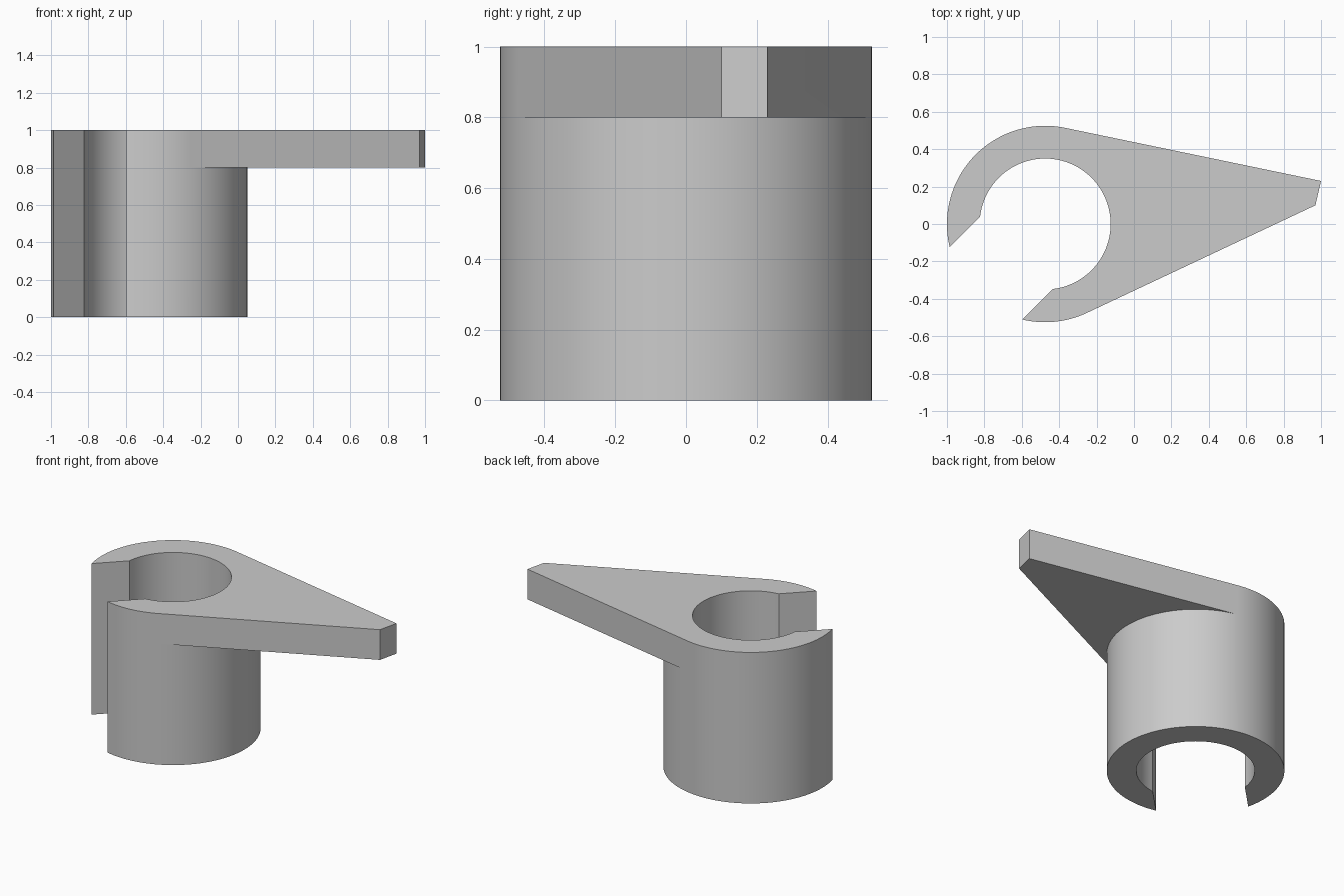
import bpy, bmesh
from math import sin, cos, asin, atan2, hypot, acos, radians, pi

cube = bpy.data.objects.get("Cube")
if cube:
    bpy.data.objects.remove(cube, do_unlink=True)

CX, OUTER, INNER = -0.475, 0.525, 0.35   # collar axis and radii
SLOT_HALF = 0.2735                       # half width of the collar opening
SLOT_DIR = radians(225)                  # direction the opening faces
ARM_Z, TOP_Z = 0.8, 1.0
TIP_LOW, TIP_HIGH = (0.97, 0.10), (1.0, 0.23)


def arc(radius, start, end, steps):
    angles = [start + (end - start) * i / steps for i in range(steps + 1)]
    return [(CX + radius * cos(a), radius * sin(a)) for a in angles]


def tangent_angle(point, side):
    """Angle on the outer circle where a line to the point touches it."""
    dx, dy = point[0] - CX, point[1]
    return atan2(dy, dx) + side * acos(OUTER / hypot(dx, dy))


# Plan outline: outer arcs either side of the arm, then the bore
gap_out, gap_in = asin(SLOT_HALF / OUTER), asin(SLOT_HALF / INNER)
low, high = tangent_angle(TIP_LOW, -1), tangent_angle(TIP_HIGH, 1)
front_arc = arc(OUTER, SLOT_DIR + gap_out - 2 * pi, low, 20)
hidden_arc = arc(OUTER, low, high, 60)[1:-1]
back_arc = arc(OUTER, high, SLOT_DIR - gap_out, 48)
bore = arc(INNER, SLOT_DIR - gap_in, SLOT_DIR + gap_in - 2 * pi, 96)

bm = bmesh.new()


def ring(points, z):
    return [bm.verts.new((x, y, z)) for x, y in points]


def walls(lower, upper):
    for i in range(len(lower)):
        j = (i + 1) % len(lower)
        bm.faces.new((lower[i], lower[j], upper[j], upper[i]))


# Slotted collar below the arm
collar = front_arc + hidden_arc + back_arc + bore
base = ring(collar, 0)
shoulder = ring(collar, ARM_Z)
bm.faces.new(base[::-1])
walls(base, shoulder)

# Tapered arm flush with the collar top
n, m = len(front_arc), len(hidden_arc)
tips = ring([TIP_LOW, TIP_HIGH], ARM_Z)
arm_edge = shoulder[:n] + tips + shoulder[n + m:]
top = ring([v.co.xy for v in arm_edge], TOP_Z)
walls(arm_edge, top)
bm.faces.new(top)
bm.faces.new(shoulder[n - 1:n + m + 1] + tips[::-1])
bmesh.ops.recalc_face_normals(bm, faces=bm.faces[:])

mesh = bpy.data.meshes.new("slotted_collar_with_arm")
bm.to_mesh(mesh)
bm.free()
part = bpy.data.objects.new("slotted_collar_with_arm", mesh)
bpy.context.collection.objects.link(part)

# Plain grey finish
grey = bpy.data.materials.new("light_grey")
grey.use_nodes = True
color = (0.6, 0.6, 0.6, 1)
grey.diffuse_color = color
grey.node_tree.nodes["Principled BSDF"].inputs["Base Color"].default_value = color
mesh.materials.append(grey)

bpy.ops.object.select_all(action="DESELECT")
part.select_set(True)
bpy.context.view_layer.objects.active = part
bpy.ops.object.shade_smooth_by_angle(angle=radians(25))
